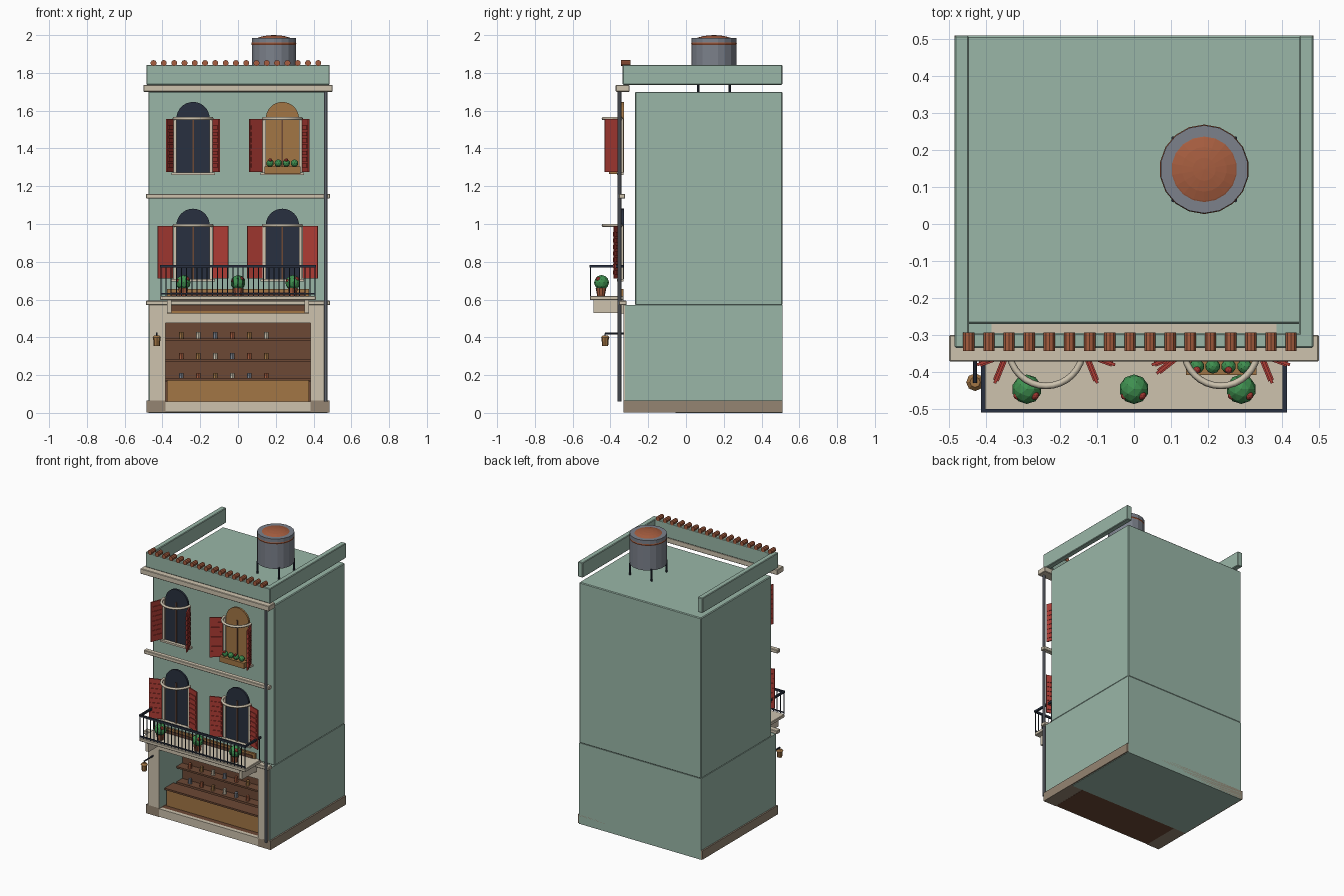
import bpy, bmesh
from math import pi, radians, cos, sin
from mathutils import Matrix, Vector

cube = bpy.data.objects.get("Cube")
if cube:
    bpy.data.objects.remove(cube, do_unlink=True)


def material(name, *rgb):
    m = bpy.data.materials.new(name)
    m.use_nodes = True
    m.diffuse_color = (*rgb, 1)
    m.node_tree.nodes["Principled BSDF"].inputs["Base Color"].default_value = (*rgb, 1)
    return m


GREEN = material("wall_green", .32, .47, .39)
CREAM = material("cream_stone", .61, .54, .42)
PLINTH = material("plinth_brown", .30, .235, .17)
CLAY = material("terracotta", .38, .11, .05)
GREY = material("metal_grey", .20, .22, .26)
DARK = material("dark_glass_and_iron", .022, .03, .05)
RED = material("shutter_red", .42, .045, .035)
WOOD = material("golden_wood", .36, .18, .06)
BROWN = material("dark_wood", .15, .065, .035)
LEAF = material("leaf_green", .05, .28, .08)


class Part:
    """Collects primitives of one colour into one object."""

    def __init__(self, name, mat):
        self.name, self.mat, self.bm = name, mat, bmesh.new()

    def box(self, x0, x1, y0, y1, z0, z1, turn=Matrix()):
        size = Matrix.Diagonal((x1 - x0, y1 - y0, z1 - z0, 1))
        mid = Matrix.Translation(((x0 + x1) / 2, (y0 + y1) / 2, (z0 + z1) / 2))
        bmesh.ops.create_cube(self.bm, size=1, matrix=turn @ mid @ size)
        return self

    def tube(self, a, b, r, r2=None, sides=8):
        a, b = Vector(a), Vector(b)
        rot = (b - a).to_track_quat('Z', 'Y').to_matrix().to_4x4()
        bmesh.ops.create_cone(self.bm, cap_ends=True, segments=sides, radius1=r,
                              radius2=r if r2 is None else r2, depth=(b - a).length,
                              matrix=Matrix.Translation((a + b) / 2) @ rot)
        return self

    def ball(self, p, r, detail=2):
        bmesh.ops.create_icosphere(self.bm, subdivisions=detail, radius=r,
                                   matrix=Matrix.Translation(p))
        return self

    def prism(self, outline, y0, y1):
        f = self.bm.faces.new([self.bm.verts.new((x, y0, z)) for x, z in outline])
        new = bmesh.ops.extrude_face_region(self.bm, geom=[f])["geom"]
        bmesh.ops.translate(self.bm, vec=(0, y1 - y0, 0),
                            verts=[v for v in new if isinstance(v, bmesh.types.BMVert)])
        return self

    def done(self, bevel=0):
        bmesh.ops.recalc_face_normals(self.bm, faces=self.bm.faces)
        me = bpy.data.meshes.new(self.name)
        self.bm.to_mesh(me)
        self.bm.free()
        me.materials.append(self.mat)
        ob = bpy.data.objects.new(self.name, me)
        bpy.context.collection.objects.link(ob)
        if bevel:
            mod = ob.modifiers.new("soft_edges", 'BEVEL')
            mod.width, mod.segments = bevel, 1
        return ob


# Building shell with an open shop front
Part("upper_walls", GREEN).box(-.475, .475, -.27, .51, .57, 1.70).done(.005)
Part("lower_back_block", GREEN).box(-.475, .475, -.055, .51, 0, .57).done()
sides = Part("shop_side_walls", GREEN)
plinth = Part("plinth", PLINTH).box(-.485, .485, -.055, .51, .003, .065)
pilasters = Part("shop_pilasters", CREAM)
parapet = Part("parapet", GREEN).box(-.485, .485, -.335, -.295, 1.737, 1.843)
brackets = Part("balcony_brackets", CREAM)
for s in (-1, 1):
    def span(a, b):
        return sorted((s * a, s * b))
    sides.box(*span(.385, .475), -.322, -.055, .06, .57)
    plinth.box(*span(.385, .485), -.33, -.055, .003, .065)
    pilasters.box(*span(.385, .468), -.33, -.31, .06, .48)
    parapet.box(*span(.447, .485), -.335, .51, 1.737, 1.843)
    brackets.box(*span(.352, .376), -.49, -.33, .53, .6)
sides.done()
plinth.done()
pilasters.done()
parapet.done(.004)
brackets.done()
Part("shop_header", CREAM).box(-.47, .47, -.33, -.25, .475, .57).done()
Part("shop_sill", CREAM).box(-.385, .385, -.328, -.3, .004, .06).done()
Part("shop_floor", BROWN).box(-.385, .385, -.32, -.055, .002, .058).done()

# Horizontal mouldings
Part("top_cornice", CREAM).box(-.5, .5, -.372, -.3, 1.70, 1.737).done(.003)
Part("middle_cornice", CREAM).box(-.487, .487, -.355, -.322, 1.135, 1.16).done(.003)
Part("lower_cornice", CREAM).box(-.487, .487, -.355, -.315, .57, .594).done(.003)

# Shop interior
shelves = Part("shop_shelves", BROWN).box(-.385, .385, -.07, -.054, .06, .57)
stock = [Part("shelf_goods_" + n, m) for n, m in
         (("grey", GREY), ("clay", CLAY), ("wood", WOOD), ("cream", CREAM))]
for row, z in enumerate((.17, .278, .389)):
    shelves.box(-.385, .385, -.135, -.06, z - .006, z + .006)
    for col in range(6):
        x = -.3 + .09 * col
        stock[(col + row) % 4].tube((x, -.105, z + .006), (x, -.105, z + .04), .013, .011)
shelves.done()
for goods in stock:
    goods.done()
Part("shop_counter", WOOD).box(-.375, .375, -.26, -.18, .058, .172).done()
Part("counter_top", BROWN).box(-.383, .383, -.27, -.17, .172, .184).done()
Part("sign_board", WOOD).box(-.375, .375, -.345, -.33, .525, .655).done()
Part("sign_panel", BROWN).box(-.355, .355, -.349, -.34, .54, .64).done()

# Balcony and railing
Part("balcony_slab", CREAM).box(-.412, .412, -.508, -.33, .597, .62).done(.003)
rail = Part("balcony_railing", DARK).box(-.414, .414, -.51, -.5, .77, .784)
rail.box(-.41, .41, -.508, -.502, .628, .636)
for s in (-1, 1):
    rail.box(s * .408 - .006, s * .408 + .006, -.51, -.33, .77, .784)
    rail.tube((s * .408, -.345, .62), (s * .408, -.345, .775), .003, sides=6)
bars = 30
for i in range(bars + 1):
    x = -.408 + .816 * i / bars
    rail.tube((x, -.505, .62), (x, -.505, .775), .003, sides=6)
rail.done()

# Potted plants on the balcony, and the flower box above
pots, leaves, flowers = Part("pots", CLAY), Part("foliage", LEAF), Part("flowers", RED)
for x in (-.29, 0, .29):
    pots.tube((x, -.45, .62), (x, -.45, .66), .02, .028, 10)
    leaves.ball((x, -.447, .69), .04)
    flowers.ball((x + .02, -.463, .708), .013)
    flowers.ball((x - .026, -.465, .7), .01)
for i in range(4):
    x = .17 + .043 * i
    leaves.ball((x, -.385, 1.322), .02)
    if i % 2 == 0:
        flowers.ball((x, -.395, 1.338), .01)
pots.done()
leaves.done()
flowers.done()
Part("flower_box", WOOD).box(.14, .332, -.408, -.365, 1.266, 1.305).done()

# Arched windows: pane, jambs, sill, projecting half-ring hood and shutters
HALF, TALL = .088, .285


def window(label, cx, z0, pane_mat, angles):
    top = z0 + TALL
    arch = [(cx + HALF * cos(pi * i / 16), top + HALF * sin(pi * i / 16)) for i in range(17)]
    Part(label + "_pane", pane_mat).prism([(cx - HALF, z0), (cx + HALF, z0)] + arch,
                                          -.342, -.328).done()
    Part(label + "_mullion", BROWN).box(cx - .004, cx + .004, -.349, -.342, z0, top).done()
    frame = Part(label + "_frame", CREAM)
    frame.box(cx - .115, cx + .115, -.365, -.33, z0 - .013, z0)
    for s in (-1, 1):
        frame.box(cx + s * .096 - .008, cx + s * .096 + .008, -.35, -.33, z0, top)
    frame.done()

    hood = bpy.data.curves.new(label + "_hood", 'CURVE')
    hood.dimensions = '3D'
    hood.bevel_depth, hood.bevel_resolution, hood.use_fill_caps = .009, 1, True
    line = hood.splines.new('POLY')
    line.points.add(16)
    for i, p in enumerate(line.points):
        a = pi * i / 16
        p.co = (cx + .1 * cos(a), -.338 - .1 * sin(a), top, 1)
    hood.materials.append(CREAM)
    bpy.context.collection.objects.link(bpy.data.objects.new(label + "_hood", hood))

    shutters = Part(label + "_shutters", RED)
    for s, deg in zip((-1, 1), angles):
        turn = Matrix.Translation((cx + s * .107, -.352, z0)) @ Matrix.Rotation(
            -s * radians(deg), 4, 'Z')
        x0, x1 = sorted((0, s * .085))
        shutters.box(x0, x1, -.004, .004, .003, TALL - .003, turn)
        slats = 7
        for k in range(slats):
            z = .025 + k * (TALL - .05) / slats
            shutters.box(x0 + .008, x1 - .008, -.008, .008, z, z + .022, turn)
    shutters.done()


window("upper_right_window", -.238, 1.273, DARK, (68, 68))
window("upper_left_window", .235, 1.273, WOOD, (38, 68))
window("lower_right_window", -.238, .708, DARK, (20, 20))
window("lower_left_window", .235, .708, DARK, (20, 20))

# Drainpipe and wall lantern
Part("drainpipe", GREY).tube((.465, -.352, .06), (.465, -.352, 1.7), .01, sides=10).done()
Part("lantern_bracket", DARK).tube((-.43, -.43, .421), (-.43, -.33, .421), .005).tube(
    (-.43, -.428, .4), (-.43, -.428, .421), .003).done()
Part("lantern", WOOD).tube((-.43, -.428, .355), (-.43, -.428, .4), .016, .02).tube(
    (-.43, -.428, .398), (-.43, -.428, .409), .024, .014).done()

# Barrel tiles along the parapet
tiles = Part("ridge_tiles", CLAY)
for i in range(17):
    x = -.447 + .0545 * i
    tiles.tube((x, -.343, 1.852), (x, -.293, 1.852), .016, sides=10)
tiles.done()

# Rooftop water tank
tx, ty = .19, .148
Part("tank", GREY).tube((tx, ty, 1.775), (tx, ty, 1.985), .119, sides=18).done()
legs = Part("tank_legs", DARK)
for i in range(4):
    a = pi / 4 + i * pi / 2
    x, y = tx + .118 * cos(a), ty + .118 * sin(a)
    legs.tube((x, y, 1.695), (x, y, 1.785), .006)
legs.done()
lid = Part("tank_lid", CLAY)
bmesh.ops.create_uvsphere(lid.bm, u_segments=18, v_segments=12, radius=.121,
                          matrix=Matrix.Translation((tx, ty, 1.954)) @ Matrix.Diagonal((1, 1, .38, 1)))
lid.done()
